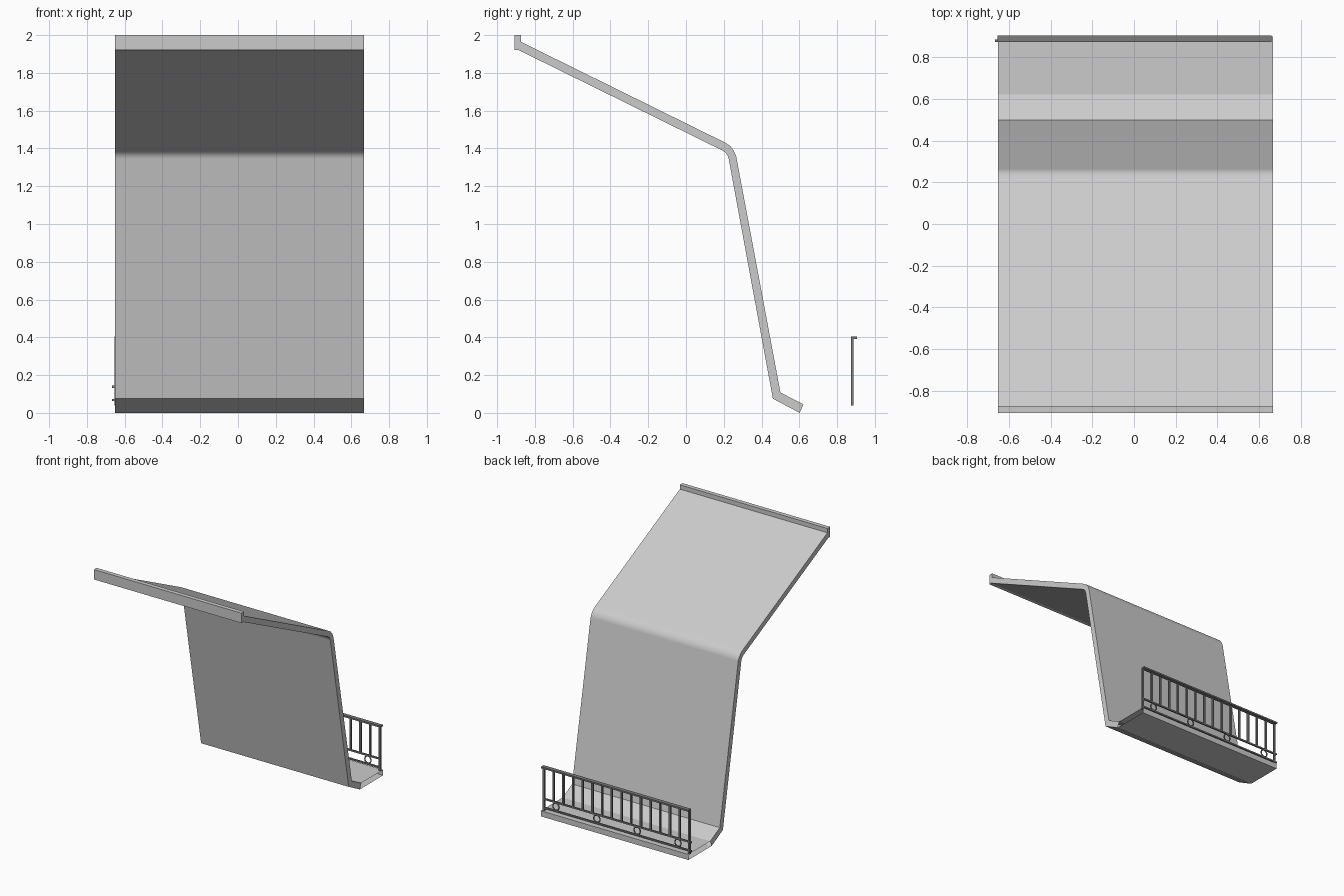
import bpy, bmesh, math

default = bpy.data.objects.get("Cube")
if default:
    bpy.data.objects.remove(default, do_unlink=True)


def material(name, value):
    mat = bpy.data.materials.new(name)
    mat.use_nodes = True
    color = (value, value, value, 1)
    mat.diffuse_color = color
    mat.node_tree.nodes["Principled BSDF"].inputs["Base Color"].default_value = color
    return mat


light_grey = material("light grey", 0.6)
dark_grey = material("dark grey", 0.2)
X0, X1 = -0.652, 0.667


def finish(bm, name, mat):
    bmesh.ops.recalc_face_normals(bm, faces=bm.faces)
    mesh = bpy.data.meshes.new(name)
    bm.to_mesh(mesh)
    bm.free()
    mesh.materials.append(mat)
    obj = bpy.data.objects.new(name, mesh)
    bpy.context.collection.objects.link(obj)
    return obj


def strip_shell(name, upper, lower, mat, open_last=False):
    """Sweep a band between two matching (y, z) lines across the width."""
    bm = bmesh.new()
    rows = [[[bm.verts.new((x, y, z)) for y, z in line] for line in (upper, lower)]
            for x in (X0, X1)]
    (ul, ll), (ur, lr) = rows
    count = len(upper)
    for i in range(count - 1):
        j = i + 1
        bm.faces.new((ul[i], ur[i], ur[j], ul[j]))
        bm.faces.new((ll[i], ll[j], lr[j], lr[i]))
        if not (open_last and j == count - 1):
            bm.faces.new((ul[i], ul[j], ll[j], ll[i]))
            bm.faces.new((ur[i], lr[i], lr[j], ur[j]))
    for i in (0, count - 1):
        bm.faces.new((ul[i], ll[i], lr[i], ur[i]))
    return finish(bm, name, mat)


def box(name, x, y, z, mat):
    bm = bmesh.new()
    bmesh.ops.create_cube(bm, size=1)
    for v in bm.verts:
        for axis, (low, high) in enumerate((x, y, z)):
            v.co[axis] = low if v.co[axis] < 0 else high
    return finish(bm, name, mat)


# Folded shell: sloping roof, leaning wall, sill and flat balcony floor
upper = [(-0.875, 1.965), (0.205, 1.432), (0.232, 1.415), (0.25, 1.393),
         (0.265, 1.362), (0.5, 0.108), (0.622, 0.045), (0.9, 0.045)]
lower = [(-0.885, 1.92), (0.195, 1.388), (0.21, 1.377), (0.22, 1.363),
         (0.226, 1.345), (0.46, 0.075), (0.602, 0.0), (0.9, 0.0)]
shell = strip_shell("roof_wall_and_floor", upper, lower, light_grey, open_last=True)
bpy.context.view_layer.objects.active = shell
shell.select_set(True)
bpy.ops.object.shade_smooth_by_angle(angle=math.radians(22))
weighted = shell.modifiers.new("weighted normals", 'WEIGHTED_NORMAL')
weighted.keep_sharp = True

# Eave: fascia closing the roof end, with a raised lip on top
strip_shell("eave_fascia", [(-0.908, 1.965), (-0.875, 1.965)],
            [(-0.908, 1.92), (-0.885, 1.92)], light_grey)
box("eave_lip", (X0, X1), (-0.908, -0.873), (1.965, 2.0), light_grey)

# Railing: handrail, two lower rails, balusters
R0, R1 = -0.655, 0.66
box("handrail", (R0, R1), (0.874, 0.906), (0.392, 0.405), dark_grey)
for name, z in (("middle_rail", 0.138), ("bottom_rail", 0.068)):
    box(name, (-0.667, R1), (0.874, 0.886), (z - 0.006, z + 0.006), dark_grey)
balusters = 16
for i in range(balusters):
    x = R0 + 0.008 + (R1 - R0 - 0.016) * i / (balusters - 1)
    end = i in (0, balusters - 1)
    box("railing_post" if end else "baluster", (x - 0.007, x + 0.007), (0.873, 0.887),
        (0.04 if end else 0.138, 0.395), dark_grey)

# Decorative rings between the lower rails
for x in (-0.545, -0.18, 0.18, 0.545):
    bpy.ops.mesh.primitive_torus_add(
        major_radius=0.028, minor_radius=0.005, major_segments=20, minor_segments=6,
        location=(x, 0.88, 0.103), rotation=(math.pi / 2, 0, 0))
    ring = bpy.context.object
    ring.name = "railing_ring"
    ring.data.materials.append(dark_grey)
    bpy.ops.object.shade_smooth()
